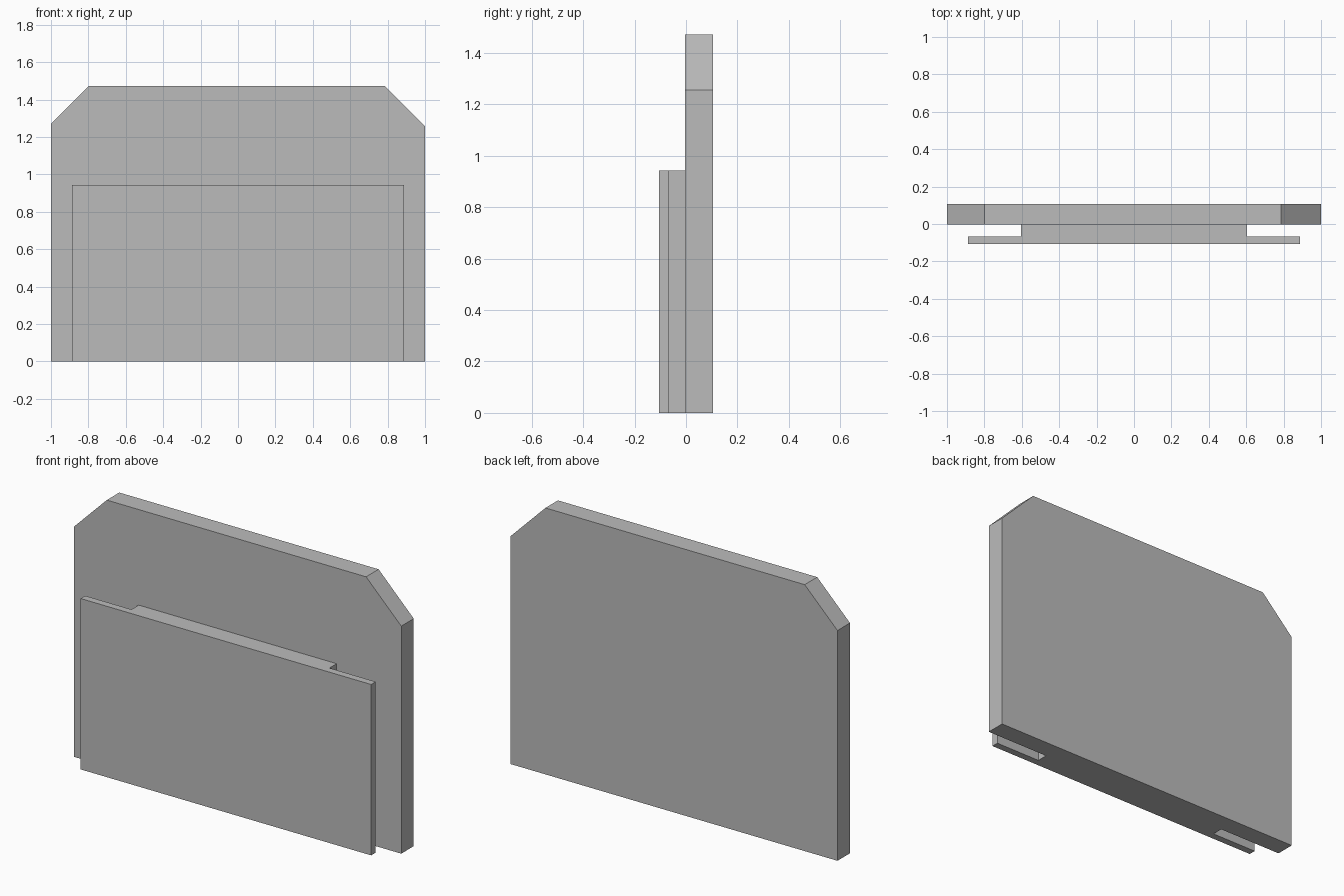
import bpy
import bmesh

cube = bpy.data.objects.get("Cube")
if cube:
    bpy.data.objects.remove(cube, do_unlink=True)

# Single plain grey
grey = bpy.data.materials.new("plain_grey")
grey.use_nodes = True
colour = (0.5, 0.5, 0.5, 1.0)
grey.diffuse_color = colour
grey.node_tree.nodes["Principled BSDF"].inputs["Base Color"].default_value = colour


def extrude_profile(name, outline, axis, start, end):
    """Extrude a flat outline along y (outline in x, z) or z (outline in x, y)."""
    bm = bmesh.new()
    place = (lambda a, b: (a, start, b)) if axis == "y" else (lambda a, b: (a, b, start))
    face = bm.faces.new([bm.verts.new(place(a, b)) for a, b in outline])
    grown = bmesh.ops.extrude_face_region(bm, geom=[face])
    moved = [v for v in grown["geom"] if isinstance(v, bmesh.types.BMVert)]
    depth = end - start
    bmesh.ops.translate(bm, verts=moved, vec=(0, depth, 0) if axis == "y" else (0, 0, depth))
    bmesh.ops.recalc_face_normals(bm, faces=bm.faces)
    mesh = bpy.data.meshes.new(name)
    bm.to_mesh(mesh)
    bm.free()
    mesh.materials.append(grey)
    obj = bpy.data.objects.new(name, mesh)
    bpy.context.collection.objects.link(obj)
    return obj


back_y, panel_y, plate_y, front_y = 0.106, -0.003, -0.066, -0.106

# Tall back panel with slightly uneven clipped top corners
extrude_profile("back_panel", [(-1, 0), (1, 0), (1, 1.257), (0.785, 1.472),
                               (-0.80, 1.472), (-1, 1.272)], "y", panel_y, back_y)

# Front plate and its narrower spacer as one T-shaped section
half_plate, half_spacer = 0.888, 0.605
right_half = [(half_plate, front_y), (half_plate, plate_y),
              (half_spacer, plate_y), (half_spacer, panel_y)]
section = right_half + [(-x, y) for x, y in reversed(right_half)]
extrude_profile("front_plate", section, "z", 0, 0.944)
